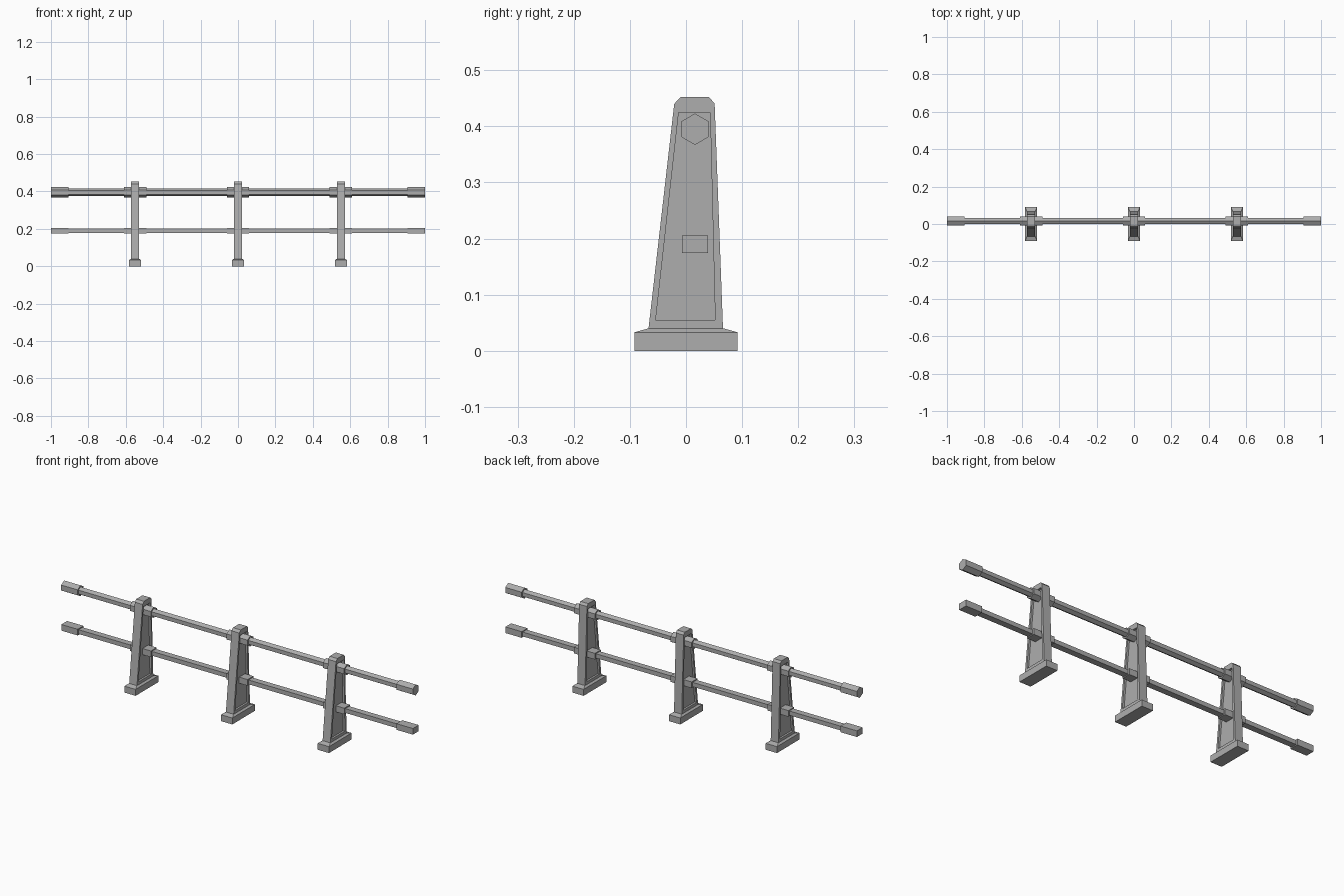
import bpy, bmesh, math

cube = bpy.data.objects.get("Cube")
if cube:
    bpy.data.objects.remove(cube, do_unlink=True)

grey = bpy.data.materials.new("plain_grey")
grey.use_nodes = True
colour = (0.42, 0.42, 0.42, 1)
grey.diffuse_color = colour
grey.node_tree.nodes["Principled BSDF"].inputs["Base Color"].default_value = colour

POSTS = {"right": -0.55, "middle": 0.0, "left": 0.55}
RAIL_Y = 0.016
POST_HALF = 0.022
PANEL_DEPTH = 0.01


def finish(bm, name, x=0):
    bmesh.ops.recalc_face_normals(bm, faces=bm.faces)
    mesh = bpy.data.meshes.new(name)
    bm.to_mesh(mesh)
    bm.free()
    mesh.materials.append(grey)
    obj = bpy.data.objects.new(name, mesh)
    obj.location.x = x
    bpy.context.collection.objects.link(obj)
    return obj


def ring(bm, points, x):
    return [bm.verts.new((x, y, z)) for y, z in points]


def skin(bm, a, b):
    """Join two loops of equal length with quads."""
    for i in range(len(a)):
        j = (i + 1) % len(a)
        bm.faces.new((a[i], a[j], b[j], b[i]))


def bar(name, section, x0, x1):
    """Prism running along x."""
    bm = bmesh.new()
    a, b = ring(bm, section, x0), ring(bm, section, x1)
    skin(bm, a, b)
    bm.faces.new(a)
    bm.faces.new(b)
    return finish(bm, name)


def post(name, x):
    """Tapered upright with chamfered top and a sunken panel on each side."""
    outline = [(-0.067, 0.038), (-0.021, 0.44), (-0.01, 0.452),
               (0.041, 0.452), (0.051, 0.441), (0.066, 0.038)]
    panel = [(-0.054, 0.055), (-0.013, 0.425), (0.043, 0.425), (0.052, 0.055)]
    bm = bmesh.new()
    sides = []
    for s in (-1, 1):
        o = ring(bm, outline, s * POST_HALF)
        p = ring(bm, panel, s * POST_HALF)
        floor = ring(bm, panel, s * (POST_HALF - PANEL_DEPTH))
        # Frame around the panel
        bm.faces.new((o[0], o[1], p[1], p[0]))
        bm.faces.new((o[1], o[2], o[3], o[4], p[2], p[1]))
        bm.faces.new((o[4], o[5], p[3], p[2]))
        bm.faces.new((o[5], o[0], p[0], p[3]))
        skin(bm, p, floor)
        bm.faces.new(floor)
        sides.append(o)
    skin(bm, *sides)
    return finish(bm, name, x)


def foot(name, x):
    """Block with a shallow sloped top."""
    bm = bmesh.new()
    loops = []
    for hx, hy, z in ((0.032, 0.092, 0), (0.032, 0.092, 0.033), (POST_HALF, 0.067, 0.04)):
        loops.append([bm.verts.new((sx * hx, sy * hy, z))
                      for sx, sy in ((-1, -1), (1, -1), (1, 1), (-1, 1))])
    skin(bm, loops[0], loops[1])
    skin(bm, loops[1], loops[2])
    bm.faces.new(loops[0])
    bm.faces.new(loops[2])
    return finish(bm, name, x)


def hexagon(r):
    return [(RAIL_Y + r * math.sin(k * math.pi / 3), 0.395 + r * math.cos(k * math.pi / 3))
            for k in range(6)]


def rectangle(hy, hz):
    return [(RAIL_Y + sy * hy, 0.19 + sz * hz)
            for sy, sz in ((-1, -1), (1, -1), (1, 1), (-1, 1))]


# Uprights and feet
for side, x in POSTS.items():
    post(f"{side}_post", x)
    foot(f"{side}_foot", x)

# Rails with thicker collars at the posts and sleeves at the ends
for level, thin, thick in (("upper", hexagon(0.02), hexagon(0.028)),
                           ("lower", rectangle(0.016, 0.011), rectangle(0.0235, 0.0158))):
    bar(f"{level}_rail", thin, -0.99, 0.99)
    for side, x in POSTS.items():
        bar(f"{level}_{side}_collar", thick, x - 0.06, x + 0.06)
    bar(f"{level}_right_sleeve", thick, -1, -0.907)
    bar(f"{level}_left_sleeve", thick, 0.907, 1)
